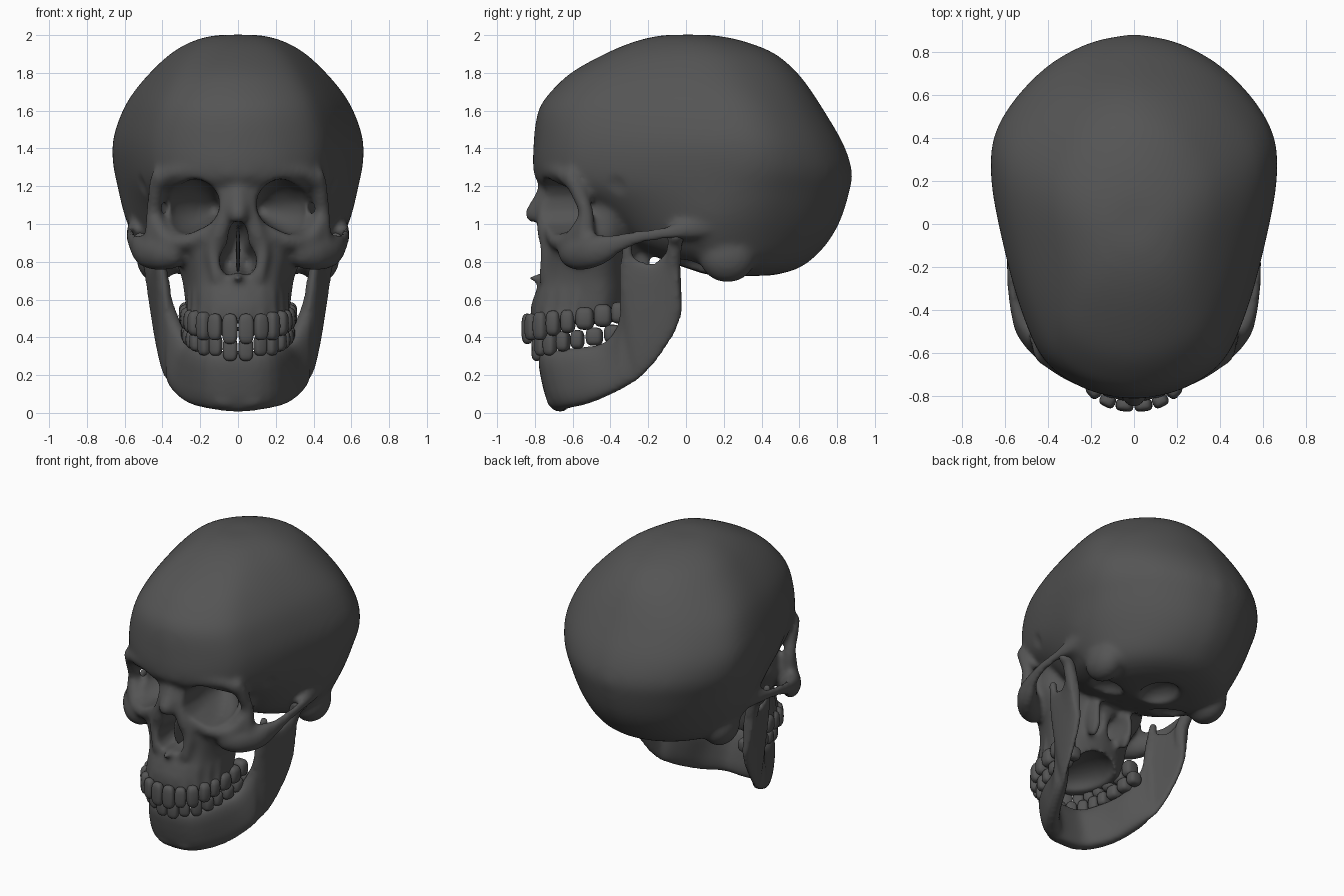
import bpy, bmesh, math
from mathutils import Vector, Matrix, Euler

if "Cube" in bpy.data.objects:
    bpy.data.objects.remove(bpy.data.objects["Cube"])

bone = bpy.data.materials.new("dark_bone")
bone.diffuse_color = (.09, .09, .09, 1)
bone.use_nodes = True
bone.node_tree.nodes["Principled BSDF"].inputs["Base Color"].default_value = bone.diffuse_color

def spline(pts, n):
    # Catmull-Rom through tuples of any length
    out = []
    for i in range(len(pts) - 1):
        a, b, c, d = pts[max(i - 1, 0)], pts[i], pts[i + 1], pts[min(i + 2, len(pts) - 1)]
        for t in (k / n for k in range(n)):
            out.append(tuple(0.5 * (2 * q + (r - p) * t + (2 * p - 5 * q + 4 * r - s) * t * t
                                    + (3 * q - p - 3 * r + s) * t ** 3)
                             for p, q, r, s in zip(a, b, c, d)))
    return out + [tuple(pts[-1])]

def loft(bm, rings):
    vs = [[bm.verts.new(p) for p in r] for r in rings]
    n = len(vs[0])
    for a, b in zip(vs, vs[1:]):
        for i in range(n):
            bm.faces.new((a[i], a[(i + 1) % n], b[(i + 1) % n], b[i]))
    bm.faces.new(vs[0][::-1])
    bm.faces.new(vs[-1])

def power(v, p):
    return math.copysign(abs(v) ** p, v)

def ball(seg, p=1.0):
    # unit sphere as rings, boxier when p < 1
    rows = seg // 2
    lat = [-math.pi / 2 + math.pi * (j + .25) / (rows + .5) for j in range(rows + 1)]
    return [[Vector((power(math.cos(a) * math.cos(k * math.tau / seg), p),
                     power(math.cos(a) * math.sin(k * math.tau / seg), p),
                     power(math.sin(a), p))) for k in range(seg)] for a in lat]

BIG, BEAD, CROWN = ball(20), ball(10), ball(20, .65)

def blob(bm, c, r, shape=BIG):
    # ellipsoid, with its twin on the other side
    for s in ((1, -1) if c[0] else (1,)):
        loft(bm, [[(s * c[0] + v.x * r[0], c[1] + v.y * r[1], c[2] + v.z * r[2]) for v in ring]
                  for ring in shape])

def tube(bm, pts, n=5, flat=1.0):
    # tapering strut of overlapping beads: (x, y, z, radius)
    for x, y, z, r in spline(pts, n):
        blob(bm, (x, y, z), (r * flat, r, r), BEAD)

EGG = spline([(0, -1), (.3, -.965), (.6, -.85), (.76, -.66), (.9, -.36), (1, 0),
              (.93, .36), (.66, .72), (.33, .93), (0, 1)], 4)

def slices(bm, rows):
    # stacked egg-shaped outlines: (z, front y, back y, half width, y of widest point)
    rings = []
    for z, yf, yb, w, yw in spline(rows, 3):
        half = [(u * w, yw + v * ((yw - yf) if v < 0 else (yb - yw)), z) for u, v in EGG]
        rings.append(half + [(-x, y, z) for x, y, z in half[-2:0:-1]])
    loft(bm, rings)

def finish(bm, name):
    bmesh.ops.recalc_face_normals(bm, faces=bm.faces)
    for f in bm.faces:
        f.smooth = True
    me = bpy.data.meshes.new(name)
    bm.to_mesh(me)
    bm.free()
    me.materials.append(bone)
    ob = bpy.data.objects.new(name, me)
    bpy.context.collection.objects.link(ob)
    return ob

def bake(ob):
    # apply all modifiers once
    dg = bpy.context.evaluated_depsgraph_get()
    me = bpy.data.meshes.new_from_object(ob.evaluated_get(dg))
    ob.modifiers.clear()
    ob.data = me

def fuse(ob, size, smooth=0):
    m = ob.modifiers.new("fuse", 'REMESH')
    m.mode, m.voxel_size, m.use_smooth_shade = 'VOXEL', size, True
    if smooth:
        m = ob.modifiers.new("soften", 'SMOOTH')
        m.factor, m.iterations = 0.5, smooth
    bake(ob)

# braincase, heavily smoothed and stretched back to its full size
bm = bmesh.new()
slices(bm, [(2.0, -.12, .14, .11, 0), (1.99, -.18, .21, .175, .02), (1.96, -.29, .33, .26, .05),
            (1.9, -.43, .475, .36, .08), (1.8, -.61, .59, .465, .12), (1.7, -.715, .665, .55, .17),
            (1.6, -.785, .728, .61, .22), (1.43, -.805, .828, .665, .26), (1.28, -.81, .88, .655, .26),
            (1.2, -.77, .87, .635, .22), (1.1, -.57, .845, .615, .18), (1.0, -.42, .81, .585, .14),
            (.9, -.32, .75, .54, .13), (.82, -.15, .675, .49, .17), (.76, .02, .59, .41, .22),
            (.725, .12, .45, .28, .25)])
case = finish(bm, "braincase")
fuse(case, .025, 28)
lo_hi = [(min(c), max(c)) for c in zip(*(v.co for v in case.data.vertices))]
for v in case.data.vertices:
    v.co = [A + (c - a) / (b - a) * (B - A) for c, (a, b), (A, B) in
            zip(v.co, lo_hi, ((-.665, .665), (-.81, .88), (.725, 2.002)))]
bm = bmesh.new()
bm.from_mesh(case.data)
bpy.data.objects.remove(case)
# upper jaw and mid face
slices(bm, [(.47, -.815, -.33, .255, -.5), (.55, -.825, -.31, .275, -.48), (.63, -.80, -.3, .285, -.47),
            (.72, -.765, -.28, .30, -.47), (.82, -.75, -.25, .34, -.46), (.92, -.75, -.22, .40, -.46),
            (1.0, -.745, -.2, .40, -.44), (1.1, -.74, -.2, .40, -.4), (1.2, -.755, -.2, .43, -.35),
            (1.26, -.76, -.2, .43, -.35)])
# mastoid, pterygoid plate, nasal spine, joint eminence
blob(bm, (.43, .22, .825), (.11, .15, .135))
blob(bm, (.13, -.25, .73), (.035, .07, .15))
blob(bm, (0, -.785, .715), (.028, .055, .022))
blob(bm, (.50, .04, .97), (.085, .14, .06))
# cheekbone running back into the zygomatic arch
tube(bm, [(.33, -.60, .85, .085), (.42, -.555, .845, .092), (.505, -.47, .86, .085), (.55, -.37, .895, .055),
          (.568, -.25, .93, .043), (.57, -.12, .95, .04), (.56, .03, .975, .05), (.55, .18, 1.0, .04)], 7, .55)
# outer orbit rim, brow, lower orbit rim
tube(bm, [(.44, -.535, .92, .06), (.445, -.53, 1.06, .045), (.435, -.57, 1.17, .045), (.42, -.61, 1.25, .045)])
tube(bm, [(.04, -.772, 1.275, .04), (.22, -.725, 1.285, .042), (.36, -.655, 1.265, .042), (.43, -.585, 1.2, .042)])
tube(bm, [(.12, -.72, .98, .04), (.25, -.685, .91, .045), (.37, -.61, .91, .05), (.43, -.55, 1.0, .045)])
# nasal bridge and its flanks
tube(bm, [(0, -.715, 1.23, .055), (0, -.745, 1.14, .06), (0, -.795, 1.055, .06)])
tube(bm, [(.04, -.72, 1.18, .05), (.06, -.74, 1.08, .05), (.09, -.745, .98, .05), (.13, -.73, .86, .045),
          (.11, -.745, .72, .04)])
# tooth root bulges
for x, y in ((.045, -.795), (.12, -.78), (.185, -.735), (.225, -.665), (.25, -.595)):
    tube(bm, [(x, y, .5, .034), (x, y + .02, .64, .022)])
skull = finish(bm, "skull")
fuse(skull, .018)

# hollows: orbits, nose, temples, palate, foramen, ear canals, space behind cheeks
bm = bmesh.new()
for dx, z in ((-.025, 1.105), (.025, 1.08)):
    tube(bm, [(.25 + dx, -.87, z, .137), (.25 + dx, -.65, z, .135), (.21 + dx * .7, -.5, z, .11),
              (.13, -.33, 1.08, .045)])
blob(bm, (.045, -.74, .805), (.055, .22, .08))
blob(bm, (0, -.74, .9), (.058, .22, .125))
blob(bm, (.575, -.41, 1.12), (.1, .14, .18))
blob(bm, (0, -.52, .47), (.19, .25, .12))
blob(bm, (0, .25, .72), (.12, .15, .09))
blob(bm, (.57, .065, .86), (.09, .035, .045))
blob(bm, (.27, .02, .76), (.12, .12, .08))
blob(bm, (.07, -.2, .73), (.05, .2, .1))
blob(bm, (.27, -.82, .76), (.07, .1, .07))
hollows = finish(bm, "hollow_cutter")
hollows.hide_render = True
fuse(hollows, .02, 1)

# carve with the fast solver, falling back if it refuses the mesh
solid = skull.data
for solver in ('MANIFOLD', 'FLOAT'):
    cut = skull.modifiers.new("hollows", 'BOOLEAN')
    cut.operation, cut.solver, cut.object = 'DIFFERENCE', solver, hollows
    bake(skull)
    if len(skull.data.vertices) not in (0, len(solid.vertices)):
        break
    skull.data = solid
bpy.data.objects.remove(hollows)
fuse(skull, .015, 8)

# septum inside the nose
bm = bmesh.new()
blob(bm, (0, -.6, .86), (.012, .12, .14))
finish(bm, "nasal_septum")

# lower jaw: upright sections, bottom xyz, top xyz, thickness
half = [(0, -.665, .005, 0, -.735, .33, .13), (.14, -.64, .02, .13, -.715, .33, .13),
        (.25, -.51, .05, .21, -.60, .345, .11), (.325, -.37, .11, .27, -.42, .38, .1),
        (.36, -.29, .155, .34, -.33, .55, .09), (.385, -.23, .19, .405, -.34, .85, .06),
        (.41, -.14, .295, .43, -.25, .81, .055), (.43, -.06, .42, .45, -.16, .80, .055),
        (.44, -.02, .53, .495, -.045, .92, .06)]
secs = spline([(-a, b, c, -d, e, f, g) for a, b, c, d, e, f, g in half[:0:-1]] + half, 4)
rings = []
mids = [(Vector(s[:3]) + Vector(s[3:6])) / 2 for s in secs]
for i, s in enumerate(secs):
    up = (Vector(s[3:6]) - Vector(s[:3])) / 2
    d = mids[min(i + 1, len(mids) - 1)] - mids[max(i - 1, 0)]
    side = Vector((d.y, -d.x, 0)).normalized() * s[6] / 2
    rings.append([mids[i] + up * power(math.cos(k * math.tau / 20), .7)
                  + side * power(math.sin(k * math.tau / 20), .7) for k in range(20)])
bm = bmesh.new()
loft(bm, rings)
# condyle, neck, coronoid tip, chin bumps
blob(bm, (.51, -.055, .93), (.07, .045, .045))
tube(bm, [(.445, -.06, .65, .035), (.46, -.07, .78, .045), (.51, -.055, .92, .042)])
tube(bm, [(.39, -.31, .65, .04), (.42, -.31, .88, .03)])
blob(bm, (.06, -.69, .075), (.09, .05, .055))
fuse(finish(bm, "lower_jaw"), .014, 8)

# teeth: centre x, y, z, half width, half depth, half height
TEETH = [(.043, -.84, .445, .042, .03, .08), (.122, -.82, .455, .038, .03, .07),
         (.182, -.77, .46, .038, .037, .075), (.22, -.70, .475, .038, .047, .067),
         (.238, -.625, .485, .038, .05, .062), (.252, -.535, .5, .049, .054, .06),
         (.26, -.44, .515, .048, .054, .06), (.263, -.355, .53, .042, .05, .057)]

def tooth_row(name, teeth):
    bm = bmesh.new()
    path = [(-teeth[0][0], teeth[0][1])] + [t[:2] for t in teeth] + [teeth[-1][:2]]
    for i, (x, y, z, w, d, h) in enumerate(teeth):
        yaw = math.atan2(path[i + 2][1] - path[i][1], path[i + 2][0] - path[i][0])
        for s in (1, -1):
            m = Matrix.LocRotScale(Vector((s * x, y, z)), Euler((0, 0, s * yaw)), Vector((w, d, h)))
            loft(bm, [[m @ v for v in ring] for ring in CROWN])
    finish(bm, name)

tooth_row("upper_teeth", TEETH)
tooth_row("lower_teeth", [(x * .97, y + .05, z - .096 - .01 * (z < .45), w * .93, d * .92, h * .8)
                          for x, y, z, w, d, h in TEETH])
for ob in bpy.data.objects:
    if not ob.data.materials or not ob.data.materials[0]:
        ob.data.materials.clear()
        ob.data.materials.append(bone)
